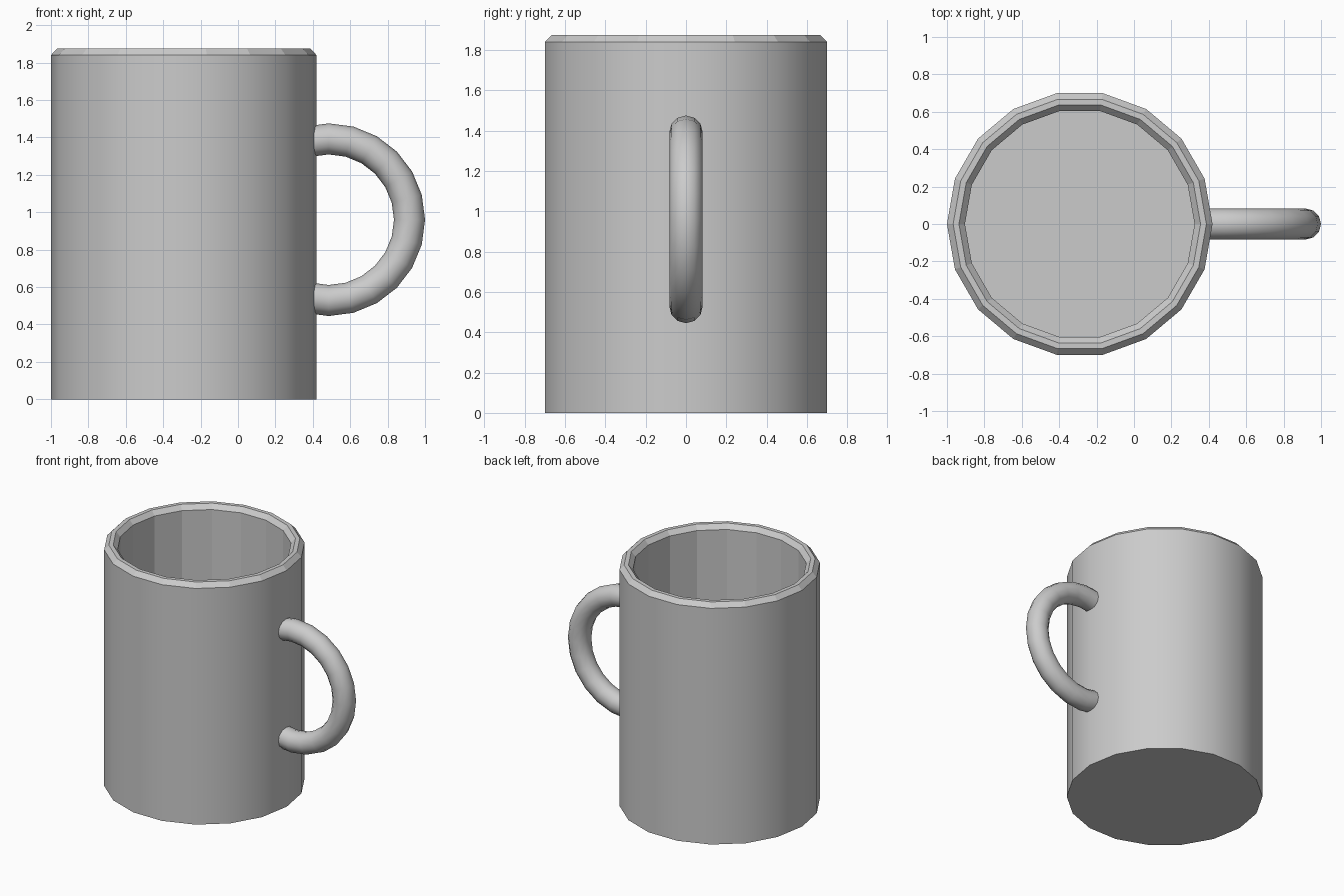
import bpy, bmesh
from math import sin, cos, radians, pi

if "Cube" in bpy.data.objects:
    bpy.data.objects.remove(bpy.data.objects["Cube"])

def finish(name, bm):
    bmesh.ops.recalc_face_normals(bm, faces=bm.faces)
    mesh = bpy.data.meshes.new(name)
    bm.to_mesh(mesh)
    bm.free()
    obj = bpy.data.objects.new(name, mesh)
    bpy.context.collection.objects.link(obj)
    return obj

def bridge(bm, rings, smooth):
    """Quads between successive rings, with the first and last ring capped."""
    n = len(rings[0])
    for k, (a, b) in enumerate(zip(rings, rings[1:])):
        for i in range(n):
            j = (i + 1) % n
            bm.faces.new((a[i], a[j], b[j], b[i])).smooth = smooth(k)
    bm.faces.new(rings[0])
    bm.faces.new(rings[-1])

# Mug body: 18-sided cup with a chamfered rim, smooth outside wall
CX, SIDES = -0.29, 18
profile = [(0.71, 0), (0.71, 1.84), (0.677, 1.875),
           (0.646, 1.875), (0.614, 1.84), (0.614, 0.095)]
bm = bmesh.new()
rings = [[bm.verts.new((CX + r * cos(2 * pi * i / SIDES),
                        r * sin(2 * pi * i / SIDES), z))
          for i in range(SIDES)] for r, z in profile]
bridge(bm, rings, lambda k: k == 0)
finish("mug_body", bm)

# Handle: partial ring with its ends sunk into the wall
HX, HZ, MAJOR, MINOR, TUBE = 0.485, 0.96, 0.432, 0.083, 12
bm = bmesh.new()
rings = []
for deg in range(-105, 106, 15):
    a = radians(deg)
    ring = []
    for i in range(TUBE):
        t = 2 * pi * i / TUBE
        d = MAJOR + MINOR * cos(t)
        ring.append(bm.verts.new((HX + d * cos(a), MINOR * sin(t), HZ + d * sin(a))))
    rings.append(ring)
bridge(bm, rings, lambda k: True)
finish("handle", bm)
